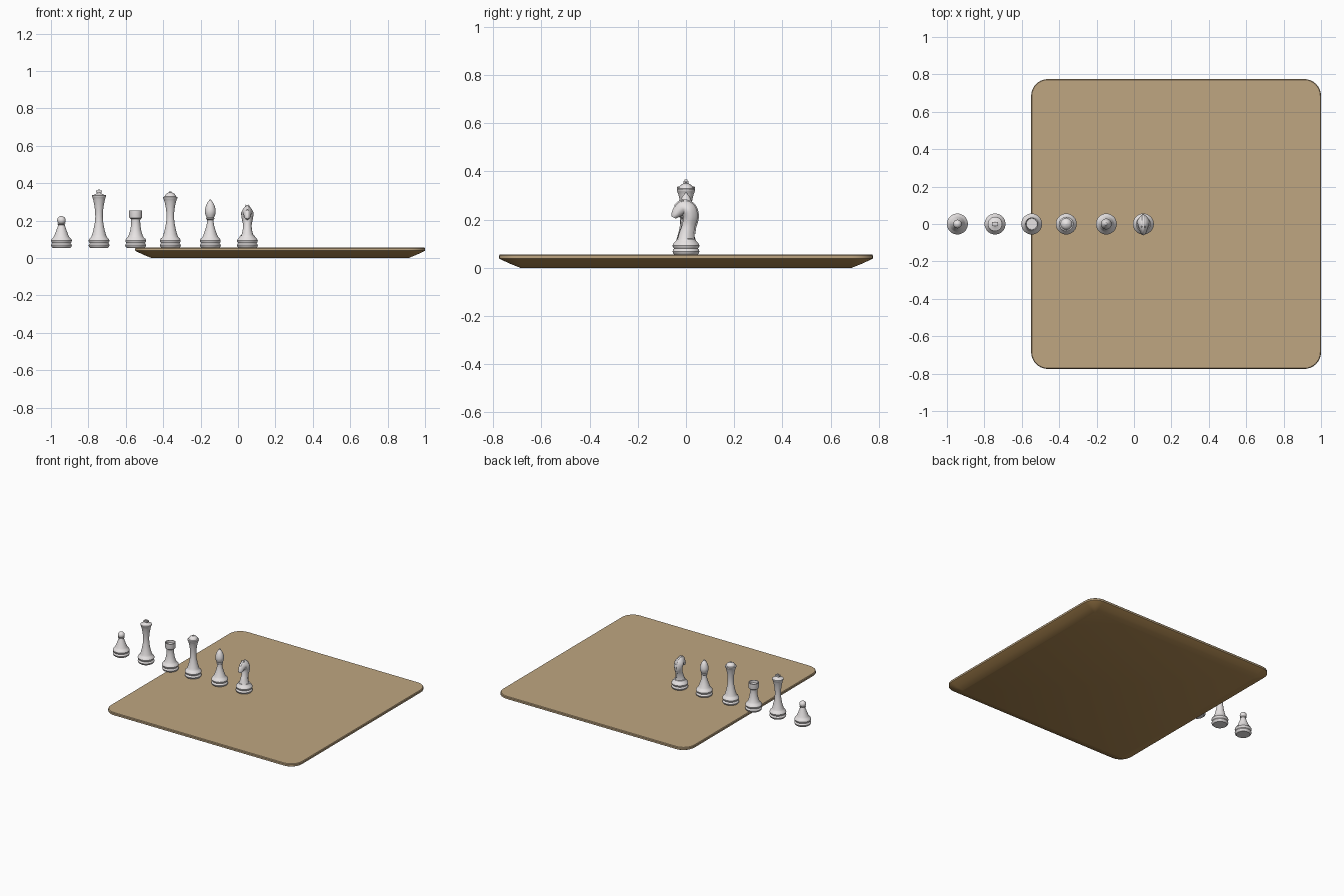
import bpy, bmesh, math
from mathutils import Vector

if "Cube" in bpy.data.objects:
    bpy.data.objects.remove(bpy.data.objects["Cube"])


def colour(name, r, g, b):
    m = bpy.data.materials.new(name)
    m.diffuse_color = (r, g, b, 1)
    m.use_nodes = True
    m.node_tree.nodes["Principled BSDF"].inputs["Base Color"].default_value = m.diffuse_color
    return m


GREY = colour("pale grey", 0.80, 0.77, 0.77)
TAN = colour("tan wood", 0.52, 0.38, 0.22)
BROWN = colour("brown wood", 0.43, 0.25, 0.085)


def finish(bm, name, mats, angle=40):
    bmesh.ops.recalc_face_normals(bm, faces=bm.faces)
    me = bpy.data.meshes.new(name)
    bm.to_mesh(me)
    bm.free()
    ob = bpy.data.objects.new(name, me)
    bpy.context.collection.objects.link(ob)
    for m in mats:
        me.materials.append(m)
    bpy.ops.object.select_all(action='DESELECT')
    ob.select_set(True)
    bpy.context.view_layer.objects.active = ob
    bpy.ops.object.shade_smooth_by_angle(angle=math.radians(angle))
    return ob


def skin(bm, rings):
    """Join closed rings of points into a capped skin."""
    loops = [[bm.verts.new(p) for p in ring] for ring in rings]
    for a, b in zip(loops, loops[1:]):
        n = len(a)
        for i in range(n):
            bm.faces.new((a[i], a[(i + 1) % n], b[(i + 1) % n], b[i]))
    bm.faces.new(loops[0][::-1])
    bm.faces.new(loops[-1])


def lathe(name, x, profile, n=32):
    rings = [[(x + max(r, 0.0008) * math.cos(2 * math.pi * i / n),
               max(r, 0.0008) * math.sin(2 * math.pi * i / n), z) for i in range(n)]
             for r, z in profile]
    bm = bmesh.new()
    skin(bm, rings)
    return finish(bm, name, [GREY])


def ball(r, zc, start=-60, step=15):
    return [(r * math.cos(math.radians(a)), zc + r * math.sin(math.radians(a)))
            for a in range(start, 91, step)]


def box(name, centre, size):
    bm = bmesh.new()
    bmesh.ops.create_cube(bm, size=1)
    for v in bm.verts:
        v.co = Vector(centre) + Vector([v.co[i] * size[i] for i in range(3)])
    return finish(bm, name, [GREY])


# board: rounded square with a thin rim and an underside that slopes inward
def rounded_square(inset, z, cx=0.225, half=0.775, rad=0.09, seg=8):
    r, c = max(rad - inset, 0.012), half - max(rad, inset + 0.012)
    pts = []
    for k in range(4):
        sx, sy = ((1, 1), (-1, 1), (-1, -1), (1, -1))[k]
        for i in range(seg + 1):
            a = math.pi / 2 * (k + i / seg)
            pts.append((cx + sx * c + r * math.cos(a), sy * c + r * math.sin(a), z))
    return pts


bm = bmesh.new()
skin(bm, [rounded_square(i, z) for i, z in
          ((0.087, 0), (0.045, 0.017), (0.006, 0.035), (0, 0.039), (0, 0.051), (0.004, 0.056))])
for f in bm.faces:
    f.material_index = 0 if f.calc_center_median().z > 0.038 else 1
finish(bm, "board", [TAN, BROWN], 30)

# turned foot shared by every piece
FOOT = [(0.046, 0.053), (0.053, 0.059), (0.056, 0.068), (0.053, 0.075), (0.049, 0.079),
        (0.054, 0.085), (0.056, 0.093), (0.051, 0.103), (0.043, 0.110), (0.040, 0.116)]

# pawn
lathe("pawn", -0.944, FOOT + [(0.037, 0.122), (0.029, 0.143), (0.021, 0.165), (0.017, 0.177),
      (0.021, 0.181), (0.021, 0.184)] + ball(0.023, 0.201))

# king with flared crown, cap and finial
lathe("king", -0.743, FOOT + [(0.037, 0.125), (0.030, 0.15), (0.023, 0.185), (0.020, 0.22),
      (0.021, 0.25), (0.025, 0.28), (0.031, 0.31), (0.036, 0.325), (0.038, 0.328), (0.038, 0.335),
      (0.030, 0.337), (0.018, 0.342), (0.009, 0.346), (0.007, 0.35), (0, 0.352)])
box("king_finial_post", (-0.743, 0, 0.355), (0.013, 0.013, 0.02))
box("king_finial_arms", (-0.743, 0, 0.355), (0.03, 0.022, 0.01))

# rook with a hollow top
lathe("rook", -0.547, FOOT + [(0.037, 0.122), (0.030, 0.145), (0.025, 0.175), (0.024, 0.2),
      (0.025, 0.208), (0.034, 0.214), (0.035, 0.218), (0.035, 0.254), (0.030, 0.254),
      (0.029, 0.236), (0, 0.236)])

# queen with flared crown and domed cap
lathe("queen", -0.362, FOOT + [(0.037, 0.125), (0.030, 0.15), (0.023, 0.185), (0.020, 0.215),
      (0.021, 0.245), (0.025, 0.275), (0.031, 0.302), (0.036, 0.316), (0.038, 0.319), (0.038, 0.326),
      (0.031, 0.328), (0.028, 0.336), (0.022, 0.343), (0.013, 0.348), (0.007, 0.350),
      (0.007, 0.354), (0, 0.356)])

# bishop with a pointed head
lathe("bishop", -0.148, FOOT + [(0.037, 0.122), (0.029, 0.145), (0.021, 0.17), (0.017, 0.195),
      (0.017, 0.204), (0.022, 0.208), (0.022, 0.212), (0.019, 0.215), (0.025, 0.228), (0.029, 0.242),
      (0.029, 0.254), (0.026, 0.270), (0.021, 0.284), (0.014, 0.298), (0.008, 0.304),
      (0.007, 0.309), (0, 0.313)])

# knight: foot, curved neck and head, crest and ears
KX = 0.05
lathe("knight_foot", KX, FOOT + [(0.038, 0.120), (0, 0.122)])
# spine points: y, z, depth radius, half thickness
SPINE = [(0, 0.112, 0.037, 0.036), (0.004, 0.14, 0.032, 0.027), (0.012, 0.175, 0.028, 0.023),
         (0.019, 0.21, 0.031, 0.030), (0.011, 0.240, 0.032, 0.033), (-0.010, 0.250, 0.030, 0.027),
         (-0.030, 0.237, 0.025, 0.021), (-0.045, 0.219, 0.017, 0.016), (-0.051, 0.208, 0.010, 0.010)]


def smooth_spine(pts, sub=4):
    """Catmull-Rom through the points."""
    vs = [Vector(p) for p in pts]
    out = []
    for i in range(len(vs) - 1):
        a, b, c, d = vs[max(i - 1, 0)], vs[i], vs[i + 1], vs[min(i + 2, len(vs) - 1)]
        for s in range(sub):
            t = s / sub
            out.append(0.5 * (2 * b + (c - a) * t + (2 * a - 5 * b + 4 * c - d) * t * t
                              + (3 * b - a - 3 * c + d) * t ** 3))
    return out + [vs[-1]]


def sweep(name, pts, section, n=20):
    rings = []
    for i, p in enumerate(pts):
        t = pts[min(i + 1, len(pts) - 1)] - pts[max(i - 1, 0)]
        t = Vector((t[0], t[1])).normalized()
        normal = Vector((t.y, -t.x))  # points towards the back of the neck
        ring = []
        for k in range(n):
            x, d = section(p, 2 * math.pi * k / n)
            ring.append((KX + x, p[0] + normal.x * d, p[1] + normal.y * d))
        rings.append(ring)
    bm = bmesh.new()
    skin(bm, rings)
    return finish(bm, name, [GREY], 60)


path = smooth_spine(SPINE)
# the section narrows towards the crest
sweep("knight_head", path, lambda p, a: (p[3] * math.cos(a) * (1 - 0.3 * max(0, math.sin(a))),
                                         p[2] * math.sin(a)))
sweep("knight_mane", path[5:25],
      lambda p, a: (0.007 * math.cos(a), p[2] - 0.004 + 0.008 * math.sin(a)), 10)
for side in (-1, 1):
    bm = bmesh.new()
    bmesh.ops.create_cone(bm, cap_ends=True, segments=10, radius1=0.008, radius2=0.001, depth=0.026)
    for v in bm.verts:
        v.co += Vector((KX + side * 0.008, -0.014, 0.273))
    finish(bm, "knight_ear_" + ("left" if side < 0 else "right"), [GREY])
